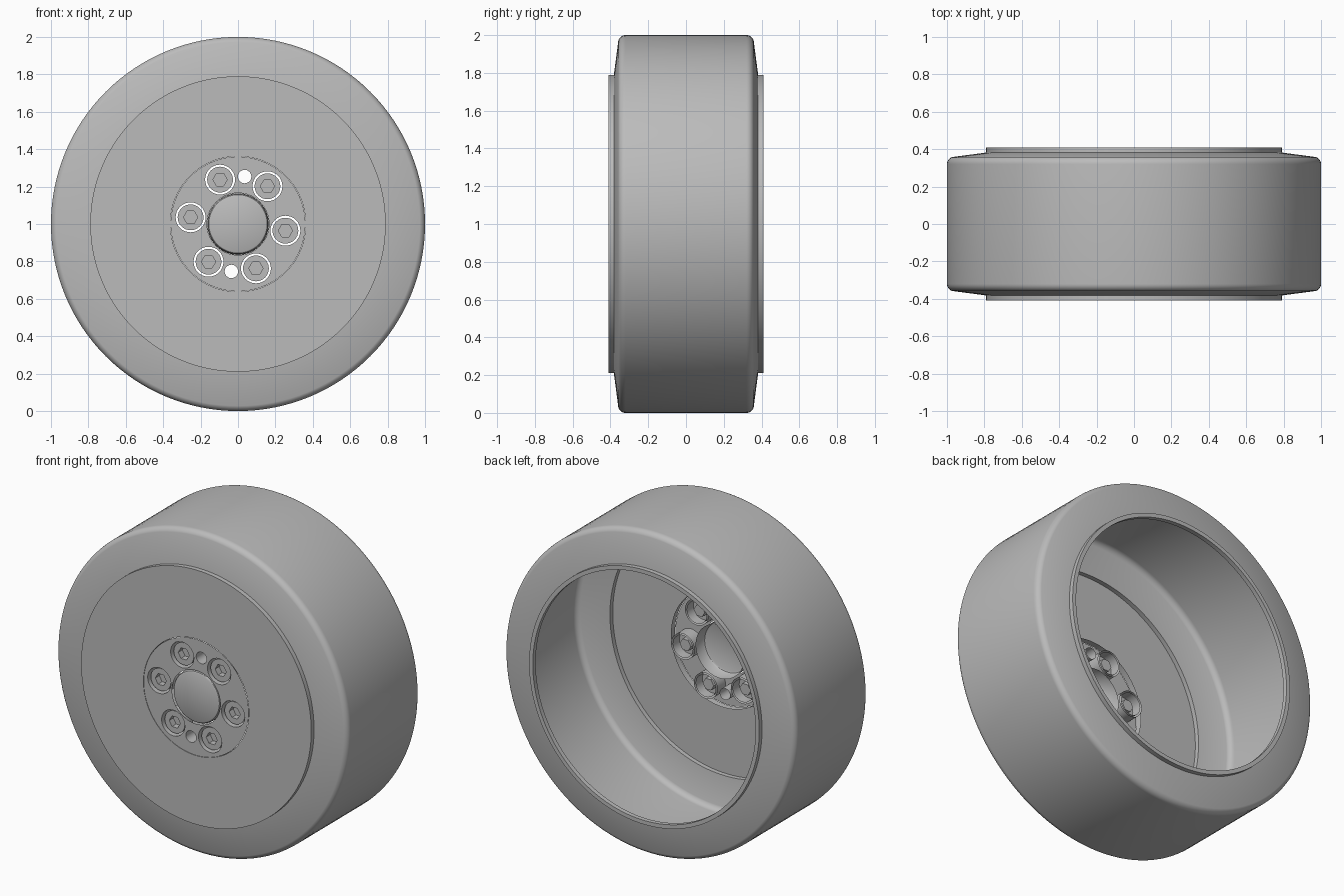
import bpy, bmesh
from math import sin, cos, pi, radians
from mathutils import Vector, Matrix

cube = bpy.data.objects.get("Cube")
if cube:
    bpy.data.objects.remove(cube)

grey = bpy.data.materials.new("plain_grey")
grey.use_nodes = True
COLOUR = (0.5, 0.5, 0.5, 1)
grey.diffuse_color = COLOUR
grey.node_tree.nodes["Principled BSDF"].inputs["Base Color"].default_value = COLOUR

AXLE = Vector((0, 0, 1))
FRONT = -0.41      # outer face of the wheel
INNER = -0.33      # rear end of the hub tubes


def finish(name, bm, flip=False):
    bmesh.ops.remove_doubles(bm, verts=bm.verts, dist=1e-5)
    bmesh.ops.recalc_face_normals(bm, faces=bm.faces)
    if flip:
        bmesh.ops.reverse_faces(bm, faces=bm.faces)
    mesh = bpy.data.meshes.new(name)
    bm.to_mesh(mesh)
    bm.free()
    mesh.materials.append(grey)
    obj = bpy.data.objects.new(name, mesh)
    bpy.context.collection.objects.link(obj)
    bpy.ops.object.select_all(action='DESELECT')
    obj.select_set(True)
    bpy.context.view_layer.objects.active = obj
    bpy.ops.object.shade_smooth_by_angle(angle=radians(30))
    return obj


def ring(bm, r, y, centre, n):
    return [bm.verts.new(centre + Vector((r * cos(2 * pi * i / n), y, r * sin(2 * pi * i / n))))
            for i in range(n)]


def lathe(name, profile, centre=AXLE, n=48):
    """Turn a (radius, y) profile about an axis parallel to y."""
    bm = bmesh.new()
    rings = [ring(bm, r, y, centre, n) for r, y in profile]
    for a, b in zip(rings, rings[1:]):
        for i in range(n):
            j = (i + 1) % n
            bm.faces.new((a[i], a[j], b[j], b[i]))
    return finish(name, bm)


def plate(name, y, loops):
    """Flat plate at depth y; the first (radius, centre, sides) is the rim, the rest are holes."""
    bm = bmesh.new()
    for r, centre, n in loops:
        vs = ring(bm, r, y, centre, n)
        for i in range(n):
            bm.edges.new((vs[i - 1], vs[i]))
    bmesh.ops.triangle_fill(bm, use_beauty=True, edges=bm.edges[:], normal=(0, -1, 0))
    bm.normal_update()
    for f in bm.faces:
        if f.normal.y > 0:
            f.normal_flip()
    mesh_faces_front = finish(name, bm)
    return mesh_faces_front


def around(angle, radius=0.256):
    a = radians(angle)
    return AXLE + Vector((radius * cos(a), 0, radius * sin(a)))


# Hollow tyre: tread with rounded shoulders and slightly tapered sidewalls
half = [(0.96 + 0.04 * cos(radians(a)), 0.32 + 0.04 * sin(radians(a))) for a in range(0, 84, 12)]
half.append((0.79, 0.382))
lathe("tyre", [(r, -y) for r, y in reversed(half)] + half, n=128)

# Front disc with its raised step, and the open rim lip at the rear
lathe("front_disc", [(0.79, -0.382), (0.79, FRONT), (0.362, FRONT), (0.362, FRONT + 0.04)], n=128)
lathe("rear_rim_lip", [(0.79, 0.382), (0.79, -FRONT), (0.765, -FRONT), (0.765, 0.382)], n=128)

# Hub plate pierced for the centre cap, six bolts and two pin holes
bolts = [around(-8 + 60 * i) for i in range(6)]
pins = [around(82), around(262)]
plate("hub_plate", FRONT, [(0.36, AXLE, 128), (0.166, AXLE, 64)]
      + [(0.08, c, 32) for c in bolts] + [(0.036, c, 24) for c in pins])

# Centre cap with a rounded edge, open at the back
lathe("centre_cap", [(0, FRONT), (0.148, FRONT), (0.156, -0.406), (0.161, -0.398), (0.165, INNER)], n=64)

# Pin hole sleeves
for i, c in enumerate(pins):
    lathe(f"pin_sleeve_{i + 1}", [(0.036, FRONT), (0.036, INNER)], c, 24)

# Bolts: open sleeve, round head and hexagonal socket
for i, c in enumerate(bolts):
    lathe(f"bolt_sleeve_{i + 1}", [(0.08, FRONT), (0.08, INNER)], c, 32)
    lathe(f"bolt_head_side_{i + 1}", [(0.069, -0.395), (0.069, INNER)], c, 32)
    plate(f"bolt_head_face_{i + 1}", -0.395, [(0.069, c, 32), (0.038, c, 6)])
    lathe(f"hex_socket_{i + 1}", [(0.038, -0.395), (0.038, -0.355), (0, -0.355)], c, 6)
